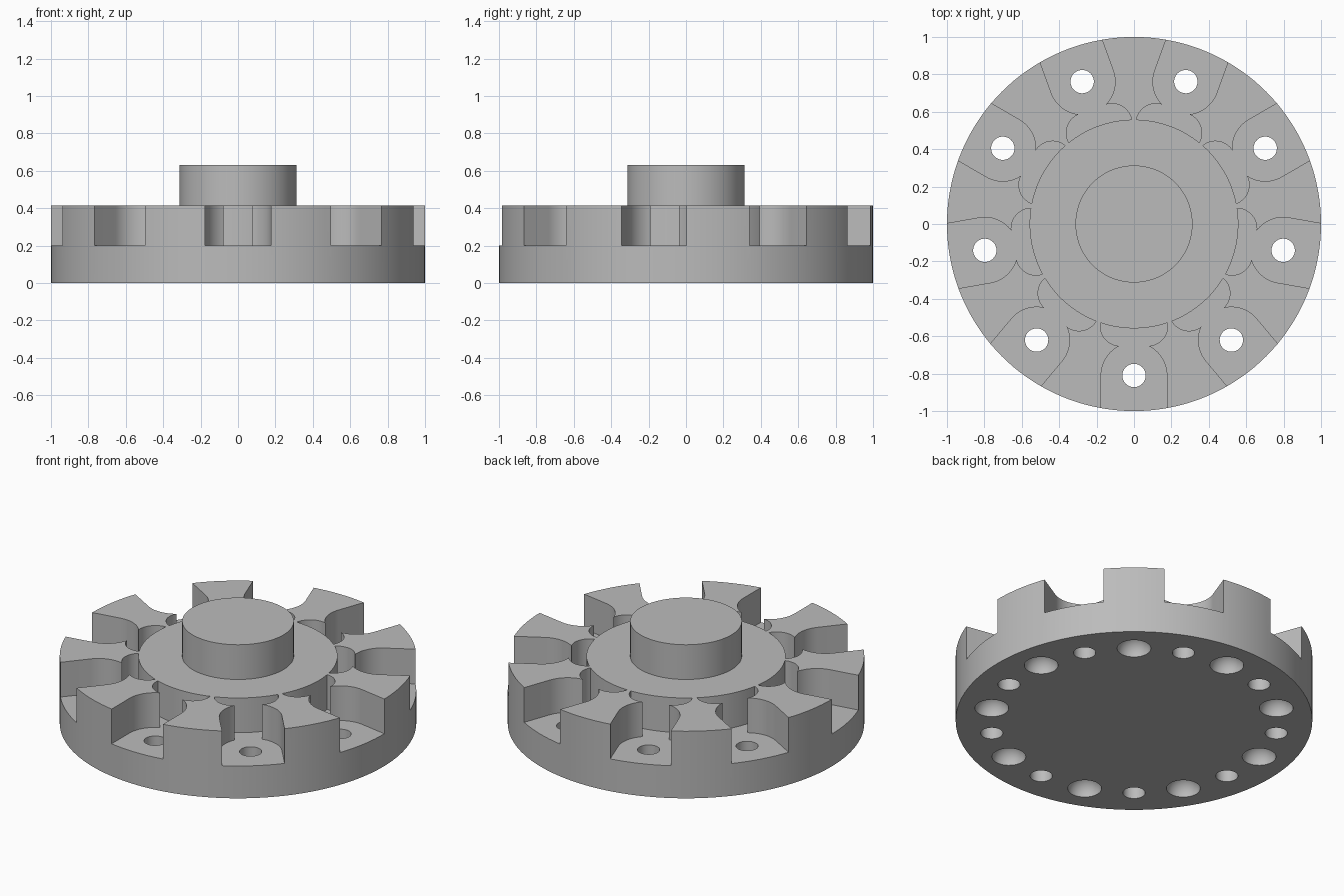
import bpy, bmesh, math
from math import cos, sin, pi
from mathutils import Matrix, Vector

if "Cube" in bpy.data.objects:
    bpy.data.objects.remove(bpy.data.objects["Cube"])

COUNT = 9
STEP = 2 * pi / COUNT
FLOOR, TOP, BOSS_TOP = 0.2, 0.415, 0.63
PITCH = 0.81                      # radius of the hole circle
HUB, BORE, SCALLOP = 0.558, 0.176, 0.107

steel = bpy.data.materials.new("grey metal")
steel.use_nodes = True
grey = (0.5, 0.5, 0.5, 1)
steel.diffuse_color = grey
steel.node_tree.nodes["Principled BSDF"].inputs["Base Color"].default_value = grey


def make_object(name, bm):
    bmesh.ops.recalc_face_normals(bm, faces=bm.faces)
    mesh = bpy.data.meshes.new(name)
    bm.to_mesh(mesh)
    bm.free()
    mesh.materials.append(steel)
    obj = bpy.data.objects.new(name, mesh)
    bpy.context.collection.objects.link(obj)
    return obj


def arc(cx, cy, r, a0, a1, n):
    return [(cx + r * cos(a0 + (a1 - a0) * i / n),
             cy + r * sin(a0 + (a1 - a0) * i / n)) for i in range(n + 1)]


def prism(bm, outline, z0, z1, angle=0):
    turn = Matrix.Rotation(angle, 3, 'Z')
    face = bm.faces.new([bm.verts.new(turn @ Vector((x, y, z0))) for x, y in outline])
    up = bmesh.ops.extrude_face_region(bm, geom=[face])["geom"]
    bmesh.ops.translate(bm, verts=[v for v in up if isinstance(v, bmesh.types.BMVert)],
                        vec=(0, 0, z1 - z0))


def slot_outline():
    # Bore circle and scallop circle meet in a sharp tip
    bore, scallop = Vector((PITCH, 0)), Vector((0.545, 0.073))
    gap = scallop - bore
    d = gap.length
    along = (d * d + BORE ** 2 - SCALLOP ** 2) / (2 * d)
    side = math.sqrt(BORE ** 2 - along ** 2)
    axis = gap / d
    tip = bore + axis * along + Vector((axis.y, -axis.x)) * side
    # Scallop meets the hub circle
    s = scallop.length
    along = (s * s + HUB ** 2 - SCALLOP ** 2) / (2 * s)
    side = math.sqrt(HUB ** 2 - along ** 2)
    axis = scallop / s
    end = axis * along + Vector((-axis.y, axis.x)) * side
    b, t, e = tip - bore, tip - scallop, end - scallop
    half = [(1.1, BORE)]
    half += arc(*bore, BORE, pi / 2, math.atan2(b.y, b.x), 14)
    half += arc(*scallop, SCALLOP, math.atan2(t.y, t.x), math.atan2(e.y, e.x), 14)[1:]
    a = math.atan2(end.y, end.x)
    hub_edge = arc(0, 0, HUB, a, -a, 16)[1:-1]
    return half + hub_edge + [(x, -y) for x, y in reversed(half)]


# Body: turned disc with a central boss
bm = bmesh.new()
profile = [(0, 0), (1, 0), (1, TOP), (0.313, TOP), (0.313, BOSS_TOP), (0, BOSS_TOP)]
verts = [bm.verts.new((r, 0, z)) for r, z in profile]
edges = [bm.edges.new(pair) for pair in zip(verts, verts[1:])]
bmesh.ops.spin(bm, geom=verts + edges, axis=(0, 0, 1), cent=(0, 0, 0),
               angle=2 * pi, steps=144, use_merge=True)
bmesh.ops.remove_doubles(bm, verts=bm.verts, dist=1e-5)
bmesh.ops.dissolve_limit(bm, angle_limit=0.01, verts=bm.verts, edges=bm.edges)
body = make_object("slotted_disc", bm)

# Cutters: slots, through holes and round sockets underneath
slots, holes, sockets = bmesh.new(), bmesh.new(), bmesh.new()
outline = slot_outline()
for i in range(COUNT):
    angle = -pi / 2 + i * STEP
    prism(slots, outline, FLOOR, 0.55, angle)
    prism(holes, arc(PITCH, 0, 0.0625, 0, 2 * pi, 32)[:-1], -0.1, 0.3, angle)
    place = Matrix.Rotation(angle + STEP / 2, 4, 'Z') @ Matrix.Translation((PITCH, 0, 0))
    bmesh.ops.create_uvsphere(sockets, u_segments=32, v_segments=16, radius=0.095,
                              matrix=place)

bpy.context.view_layer.objects.active = body
body.select_set(True)
for name, cutter_bm in (("slot_cutter", slots), ("hole_cutter", holes),
                        ("socket_cutter", sockets)):
    cutter = make_object(name, cutter_bm)
    cutter.hide_render = True
    cut = body.modifiers.new(name, 'BOOLEAN')
    cut.operation, cut.solver, cut.object = 'DIFFERENCE', 'EXACT', cutter
    bpy.ops.object.modifier_apply(modifier=cut.name)
    bpy.data.objects.remove(cutter)

bpy.ops.object.shade_smooth_by_angle(angle=math.radians(30))
